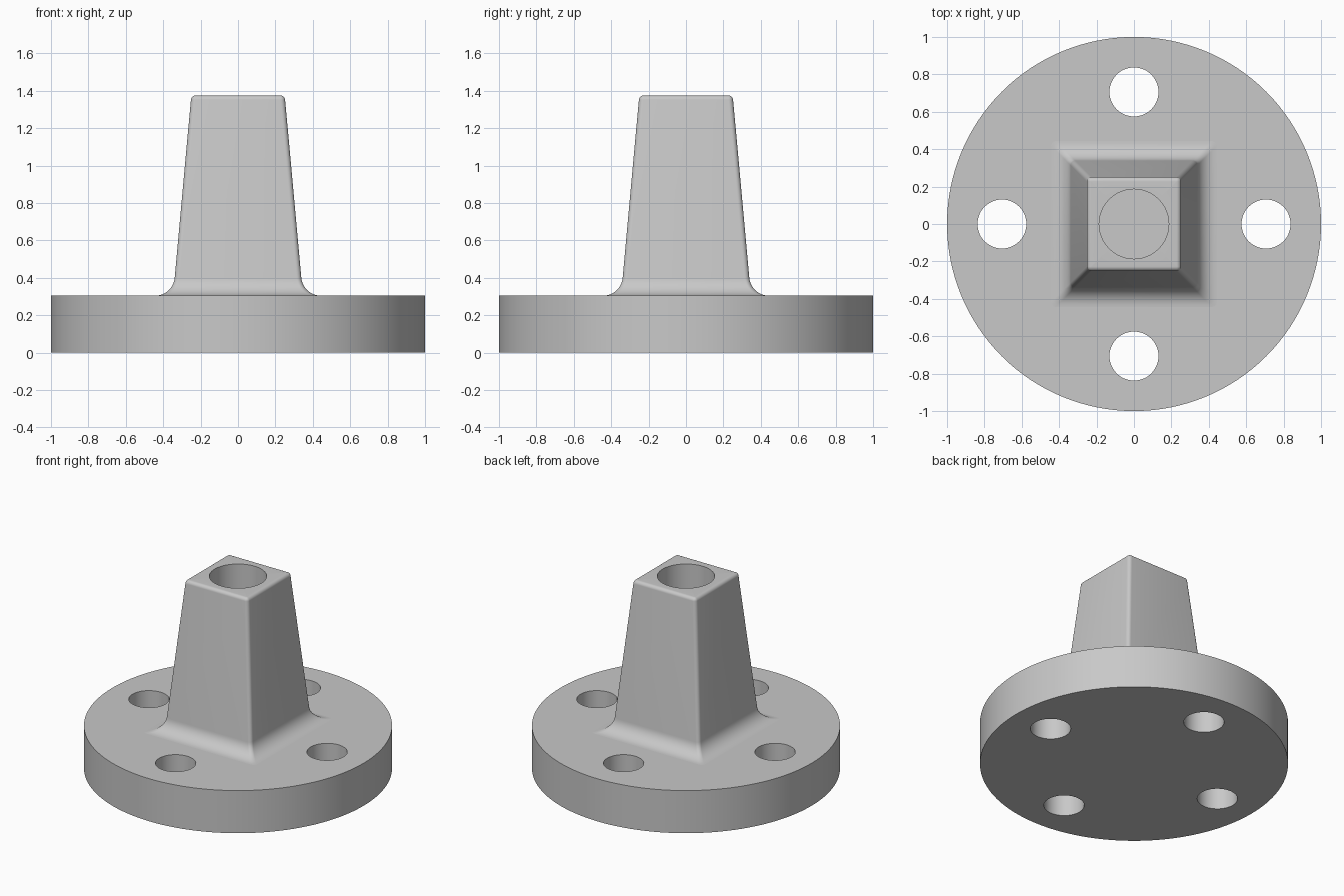
import bpy, bmesh
from math import sin, cos, pi, radians

old = bpy.data.objects.get("Cube")
if old:
    bpy.data.objects.remove(old, do_unlink=True)

FLANGE_TOP = 0.305
POST_TOP = 1.375
BORE_RADIUS, BORE_DEPTH = 0.186, 0.6
DRAFT = radians(5.2)

# Single grey metal
metal = bpy.data.materials.new("grey metal")
metal.use_nodes = True
GREY = (0.58, 0.58, 0.58, 1)
metal.diffuse_color = GREY
metal.node_tree.nodes["Principled BSDF"].inputs["Base Color"].default_value = GREY


def circle(radius, z, count, cx=0, cy=0):
    return [(cx + radius * cos(2 * pi * i / count),
             cy + radius * sin(2 * pi * i / count), z) for i in range(count)]


def rounded_square(half, z, radius, steps=6):
    inner = half - radius
    points = []
    for quarter in range(4):
        mid = pi / 4 + quarter * pi / 2
        sx, sy = (1 if cos(mid) > 0 else -1), (1 if sin(mid) > 0 else -1)
        for i in range(steps + 1):
            a = quarter * pi / 2 + i / steps * pi / 2
            points.append((sx * inner + radius * cos(a),
                           sy * inner + radius * sin(a), z))
    return points


def add_loop(bm, points):
    verts = [bm.verts.new(p) for p in points]
    edges = [bm.edges.new((v, verts[i - 1])) for i, v in enumerate(verts)]
    return verts, edges


def skin(bm, lower, upper):
    for i in range(len(lower)):
        bm.faces.new((lower[i - 1], lower[i], upper[i], upper[i - 1]))


def finish(bm, name):
    bmesh.ops.recalc_face_normals(bm, faces=bm.faces[:])
    mesh = bpy.data.meshes.new(name)
    for face in bm.faces:
        face.smooth = abs(face.normal.z) < 0.9999
    bm.to_mesh(mesh)
    bm.free()
    mesh.materials.append(metal)
    # Sharp creases at hole rims and outer edges
    mesh.set_sharp_from_angle(angle=radians(30))
    obj = bpy.data.objects.new(name, mesh)
    bpy.context.collection.objects.link(obj)
    return obj


# Round flange with four bolt holes
bm = bmesh.new()
outlines = [(1.0, 128, 0, 0)]
outlines += [(0.131, 48, 0.706 * cos(k * pi / 2), 0.706 * sin(k * pi / 2))
             for k in range(4)]
rings = []
for z in (0, FLANGE_TOP):
    level = [add_loop(bm, circle(r, z, n, x, y)) for r, n, x, y in outlines]
    bmesh.ops.triangle_fill(bm, use_beauty=True, normal=(0, 0, 1),
                            edges=[e for _, edges in level for e in edges])
    rings.append([verts for verts, _ in level])
for lower, upper in zip(*rings):
    skin(bm, lower, upper)
finish(bm, "flange")

# Tapered post profile: hidden foot, fillet, drafted wall, rounded top edge
FILLET, ROUND, CORNER = 0.105, 0.025, 0.025
foot, crown = 0.443, 0.227
profile = [(foot, FLANGE_TOP - 0.05, CORNER)]
for i in range(13):
    a = -pi / 2 - i / 12 * (pi / 2 - DRAFT)
    profile.append((foot + FILLET * cos(a),
                    FLANGE_TOP + FILLET + FILLET * sin(a), CORNER))
for i in range(9):
    a = DRAFT + i / 8 * (pi / 2 - DRAFT)
    profile.append((crown + ROUND * cos(a),
                    POST_TOP - ROUND + ROUND * sin(a),
                    max(CORNER * cos(a), 0.001)))

bm = bmesh.new()
loops = [add_loop(bm, rounded_square(*section)) for section in profile]
for (lower, _), (upper, _) in zip(loops, loops[1:]):
    skin(bm, lower, upper)
bm.faces.new(loops[0][0])

# Blind bore in the post top
rim, rim_edges = add_loop(bm, circle(BORE_RADIUS, POST_TOP, 64))
floor, _ = add_loop(bm, circle(BORE_RADIUS, POST_TOP - BORE_DEPTH, 64))
bmesh.ops.triangle_fill(bm, use_beauty=True, normal=(0, 0, 1),
                        edges=loops[-1][1] + rim_edges)
skin(bm, floor, rim)
bm.faces.new(floor)
finish(bm, "tapered_post")
